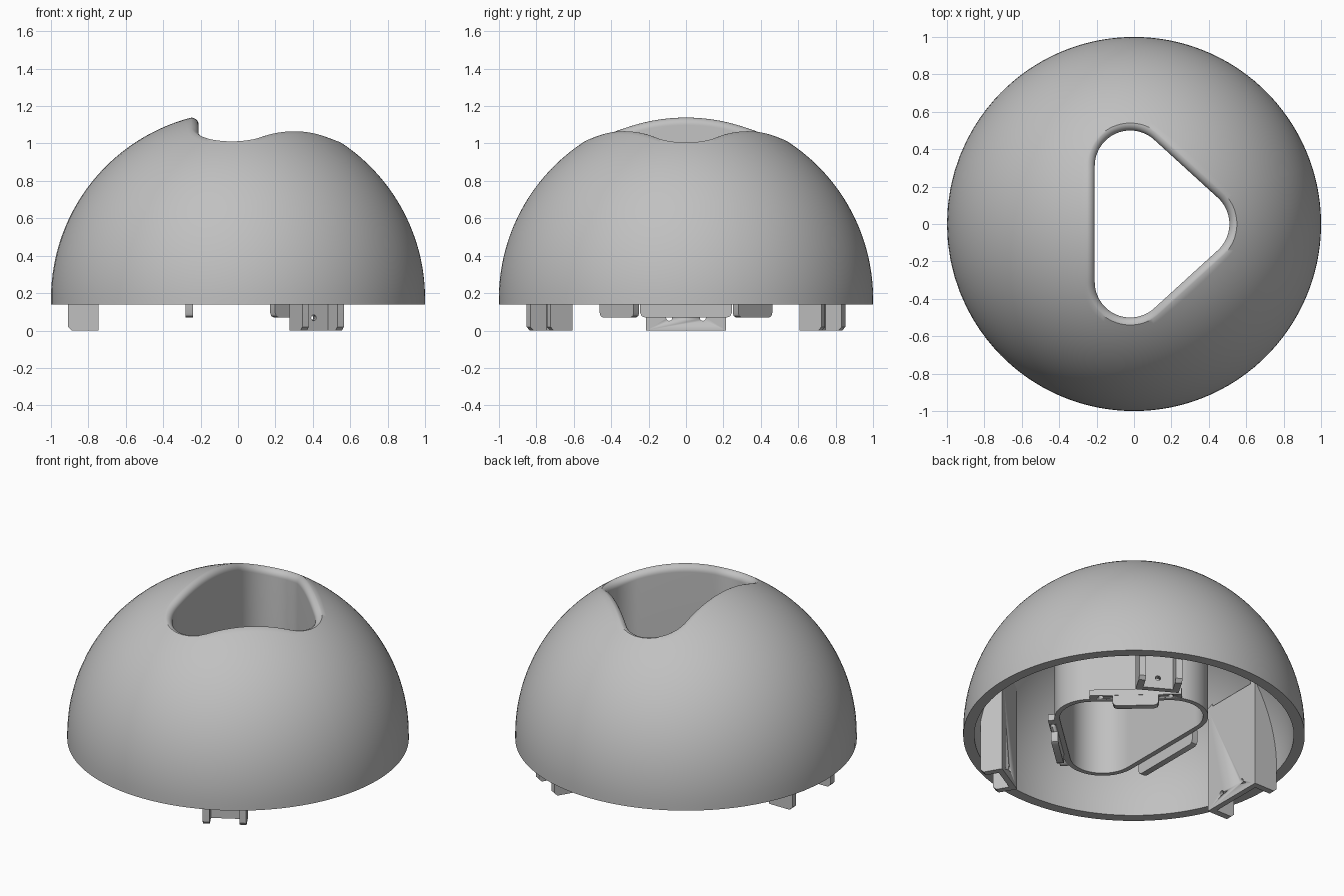
import bpy, bmesh
from math import sin, cos, pi, radians, sqrt, atan2, hypot
from mathutils import Matrix, Vector

cube = bpy.data.objects.get("Cube")
if cube:
    bpy.data.objects.remove(cube)

GREY = (0.53, 0.53, 0.53, 1)
mat = bpy.data.materials.new("plain grey")
mat.use_nodes = True
mat.diffuse_color = GREY
mat.node_tree.nodes["Principled BSDF"].inputs["Base Color"].default_value = GREY

CENTRE, RIM_Z, INNER = 0.17, 0.14, 0.935   # sphere centre height, rim height, inner radius
WALL, FILLET = 0.03, 0.04
SIDE = atan2(0.34, 0.31)                   # direction of the slanted opening sides


def finish(name, bm):
    bmesh.ops.recalc_face_normals(bm, faces=bm.faces)
    mesh = bpy.data.meshes.new(name)
    bm.to_mesh(mesh)
    bm.free()
    mesh.materials.append(mat)
    ob = bpy.data.objects.new(name, mesh)
    bpy.context.collection.objects.link(ob)
    bpy.ops.object.select_all(action="DESELECT")
    ob.select_set(True)
    bpy.context.view_layer.objects.active = ob
    bpy.ops.object.shade_smooth_by_angle(angle=radians(35))
    return ob


def outline(offset):
    """Rounded triangle of the opening, grown outward by offset."""
    corners = [((0.32, 0), -SIDE, SIDE, 20),
               ((-0.02, 0.31), SIDE, pi, 30),
               ((-0.02, -0.31), pi, 2 * pi - SIDE, 20)]
    pts, r = [], 0.19 + offset
    for i, ((x, y), a0, a1, steps) in enumerate(corners):
        for k in range(25):
            a = a0 + (a1 - a0) * k / 24
            pts.append(Vector((x + r * cos(a), y + r * sin(a))))
        (nx, ny), na = corners[(i + 1) % 3][:2]
        end = Vector((nx + r * cos(na), ny + r * sin(na)))
        start = pts[-1].copy()
        pts += [start.lerp(end, k / steps) for k in range(1, steps)]
    return pts


def on_sphere(p, radius):
    return CENTRE + sqrt(max(0, radius * radius - p.length_squared))


# Dome shell and central tube, lofted as one closed skin
angles = [atan2(p.y, p.x) for p in outline(0)]


def ring(pts, z):
    return [(p.x, p.y, z) for p in pts]


def sphere_rings(offset, radius, steps):
    start = outline(offset)
    rings = []
    for k in range(steps + 1):
        s = sin(pi / 2 * k / steps)
        row = []
        for p, a in zip(start, angles):
            rad = p.length + (radius - p.length) * s
            first = atan2(p.y, p.x)
            turn = (a - first + pi) % (2 * pi) - pi
            q = Vector((cos(first + turn * s), sin(first + turn * s))) * rad
            row.append((q.x, q.y, on_sphere(q, radius)))
        rings.append(row)
    rings.append([(radius * cos(a), radius * sin(a), RIM_Z) for a in angles])
    return rings


lip = [on_sphere(p, 1) for p in outline(FILLET)]
loops = [ring(outline(0), RIM_Z)]
for k in range(8):
    a = pi / 2 * k / 8
    row = outline(FILLET * (1 - cos(a)))
    loops.append([(p.x, p.y, z - FILLET * (1 - sin(a))) for p, z in zip(row, lip)])
loops += sphere_rings(FILLET, 1, 28)
loops += reversed(sphere_rings(WALL, INNER, 24))
loops.append(ring(outline(WALL), RIM_Z))

bm = bmesh.new()
rows = [[bm.verts.new(c) for c in loop] for loop in loops]
for i, row in enumerate(rows):
    nxt = rows[(i + 1) % len(rows)]
    for j in range(len(row)):
        k = (j + 1) % len(row)
        bm.faces.new((row[j], row[k], nxt[k], nxt[j]))
finish("dome_shell", bm)


def slab(name, profile, lo, hi, angle, along_radius=True):
    """Extrude a profile of (sideways or radial, z) points, then turn it about z."""
    bm = bmesh.new()

    def place(u, z, d):
        return (d, u, z) if along_radius else (u, d, z)
    face = bm.faces.new([bm.verts.new(place(u, z, lo)) for u, z in profile])
    new = bmesh.ops.extrude_face_region(bm, geom=[face])["geom"]
    bmesh.ops.translate(bm, verts=[v for v in new if isinstance(v, bmesh.types.BMVert)],
                        vec=Vector(place(0, 0, hi - lo)))
    bmesh.ops.rotate(bm, verts=bm.verts, matrix=Matrix.Rotation(angle, 3, "Z"))
    return finish(name, bm)


def rect(u0, u1, z0, z1):
    return [(u0, z0), (u1, z0), (u1, z1), (u0, z1)]


def drill(ob, spots, angle, vertical):
    """Cut small round screw holes at (radius, sideways, z) spots."""
    turn = Matrix.Rotation(angle, 4, "Z")
    for spot in spots:
        bm = bmesh.new()
        tilt = Matrix() if vertical else Matrix.Rotation(pi / 2, 4, "Y")
        bmesh.ops.create_cone(bm, cap_ends=True, segments=16, radius1=0.016,
                              radius2=0.016, depth=0.12,
                              matrix=turn @ Matrix.Translation(spot) @ tilt)
        cutter = finish("hole_cutter", bm)
        cutter.hide_render = True
        bpy.context.view_layer.objects.active = ob
        mod = ob.modifiers.new("hole", "BOOLEAN")
        mod.operation, mod.object, mod.solver = "DIFFERENCE", cutter, "EXACT"
        bpy.ops.object.modifier_apply(modifier=mod.name)
        bpy.data.objects.remove(cutter)


# Channel feet standing against the inside of the dome
def foot(name, angle, half, r0, holes):
    plate = slab(name + "_plate", rect(-half, half, 0, 0.69), r0, r0 + 0.035, angle)
    drill(plate, [(r0 + 0.017, t, 0.068) for t in holes], angle, False)
    for side in (-1, 1):
        t = side * (half - 0.02)
        radii = [0.91 + (r0 - 0.91) * k / 8 for k in range(9)]
        top = [(r, CENTRE + sqrt(0.96 ** 2 - r * r - t * t)) for r in radii
               if hypot(r, t) < 0.95]
        profile = [(r0, 0), (0.89, 0), (0.91, 0.02)] + top
        slab(name + "_cheek", profile, t - 0.02, t + 0.02, angle, False)


foot("right_foot", pi, 0.215, 0.745, (-0.09, 0.09))
foot("back_foot", pi / 3, 0.128, 0.775, (0,))
foot("front_foot", -pi / 3, 0.128, 0.775, (0,))


# Ledges and hanging clips on the tube's three straight sides
def clip(name, angle, inner, t0, t1):
    c, z0 = 0.025, 0.07
    profile = [(t0, 0.17), (t0, z0 + c), (t0 + c * 0.3, z0 + c * 0.3), (t0 + c, z0),
               (t1 - c, z0), (t1 - c * 0.3, z0 + c * 0.3), (t1, z0 + c), (t1, 0.17)]
    slab(name + "_clip", profile, inner + 0.03, inner + 0.07, angle)


clip("right", pi, 0.21, -0.245, 0.245)
for name, s in (("back", 1), ("front", -1)):
    t0, t1 = sorted((-0.106 * s, 0.164 * s))
    mid = (t0 + t1) / 2
    clip(name, s * SIDE, 0.405, t0, t1)
    ledge = slab(name + "_ledge", rect(mid - 0.27, mid + 0.27, RIM_Z, 0.18),
                 0.425, 0.476, s * SIDE)
    drill(ledge, [(0.455, mid + d, 0.16) for d in (-0.205, 0.205)], s * SIDE, True)
